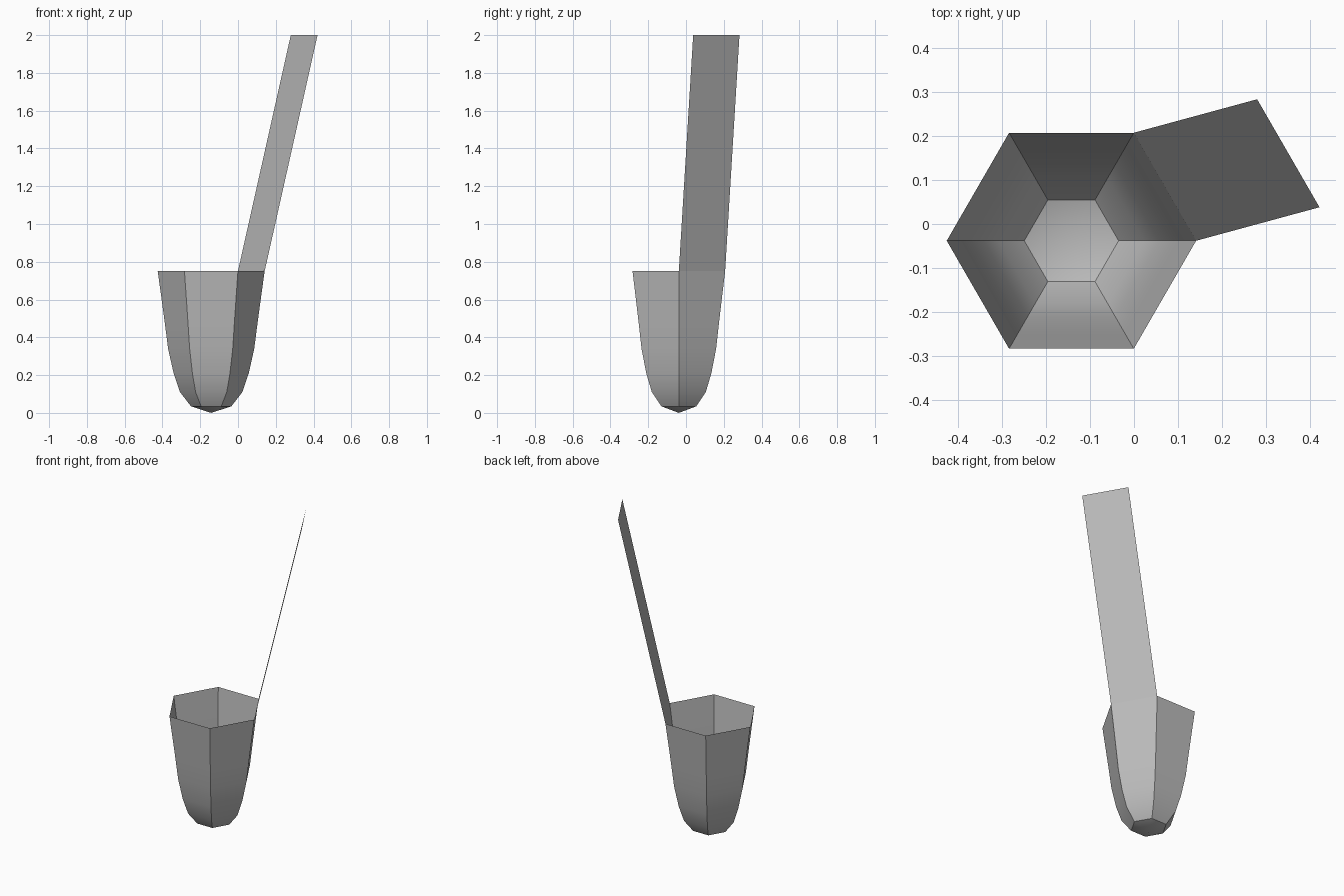
import bpy, bmesh, math
from mathutils import Vector

cube = bpy.data.objects.get("Cube")
if cube:
    bpy.data.objects.remove(cube, do_unlink=True)

CENTRE = Vector((-0.142, -0.038, 0))
SIDES = 6
# Bowl profile: radius, height
PROFILE = [(0.107, 0.035), (0.165, 0.11), (0.199, 0.21), (0.228, 0.34),
           (0.246, 0.48), (0.265, 0.62), (0.283, 0.75)]
LEAN = Vector((0.28, 0.076, 1.25))

grey = bpy.data.materials.new("grey metal")
grey.use_nodes = True
grey.diffuse_color = (0.5, 0.5, 0.5, 1)
grey.node_tree.nodes["Principled BSDF"].inputs["Base Color"].default_value = (0.5, 0.5, 0.5, 1)


def hex_point(k, radius, height):
    a = math.tau * k / SIDES
    return CENTRE + Vector((radius * math.cos(a), radius * math.sin(a), height))


def finish(name, bm):
    mesh = bpy.data.meshes.new(name)
    bm.to_mesh(mesh)
    bm.free()
    mesh.materials.append(grey)
    obj = bpy.data.objects.new(name, mesh)
    bpy.context.collection.objects.link(obj)
    bpy.ops.object.select_all(action='DESELECT')
    obj.select_set(True)
    bpy.context.view_layer.objects.active = obj
    bpy.ops.object.shade_smooth_by_angle(angle=math.radians(30))
    return obj


# Six-sided open bowl, tapering to a point underneath
bm = bmesh.new()
tip = bm.verts.new(CENTRE)
rings = [[bm.verts.new(hex_point(k, r, z)) for k in range(SIDES)] for r, z in PROFILE]
for k in range(SIDES):
    n = (k + 1) % SIDES
    bm.faces.new((tip, rings[0][n], rings[0][k]))
    for low, high in zip(rings, rings[1:]):
        bm.faces.new((low[k], low[n], high[n], high[k]))
finish("bowl", bm)

# Flat leaning handle rising from one rim edge
bm = bmesh.new()
rim = [hex_point(k, *PROFILE[-1]) for k in (0, 1)]
corners = [rim[0], rim[1], rim[1] + LEAN, rim[0] + LEAN]
bm.faces.new([bm.verts.new(c) for c in corners])
finish("handle", bm)
